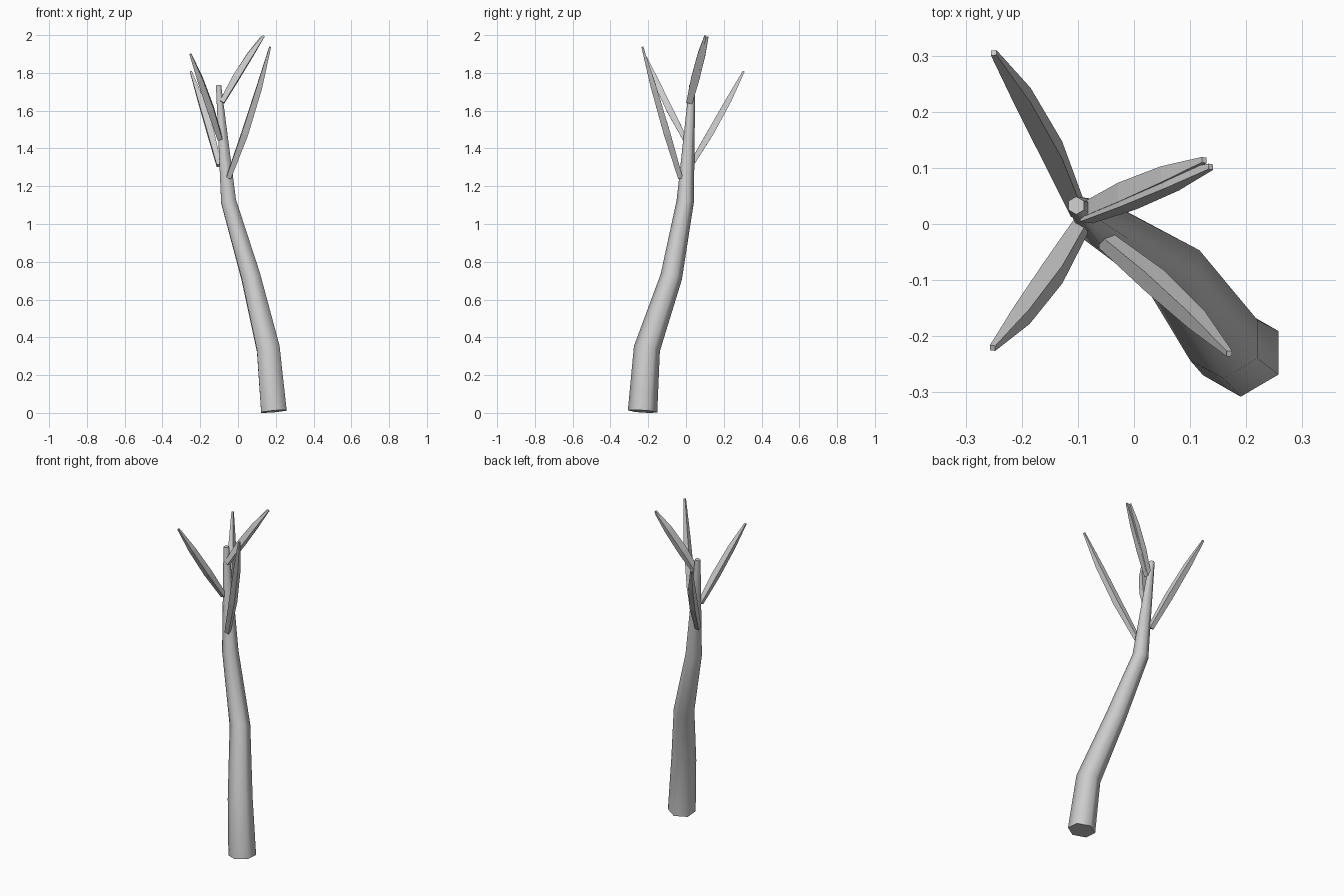
import bpy, bmesh, math
from mathutils import Vector

cube = bpy.data.objects.get("Cube")
if cube:
    bpy.data.objects.remove(cube, do_unlink=True)

bark = bpy.data.materials.new("grey_bark")
bark.use_nodes = True
colour = (0.6, 0.6, 0.6, 1)
bark.diffuse_color = colour
bark.node_tree.nodes["Principled BSDF"].inputs["Base Color"].default_value = colour


def tube(name, path, radii, sides, turn=0.0, smooth=False):
    """Capped tube whose rings stand square to the path."""
    pts = [Vector(p) for p in path]
    bm = bmesh.new()
    rings = []
    for i, (p, r) in enumerate(zip(pts, radii)):
        before = (p - pts[i - 1]).normalized() if i else Vector()
        after = (pts[i + 1] - p).normalized() if i + 1 < len(pts) else Vector()
        t = (before + after).normalized()
        u = (Vector((1, 0, 0)) - t * t.x).normalized()
        v = t.cross(u)
        angles = [turn + math.tau * k / sides for k in range(sides)]
        rings.append([bm.verts.new(p + r * (u * math.cos(a) + v * math.sin(a))) for a in angles])
    for low, high in zip(rings, rings[1:]):
        for k in range(sides):
            n = (k + 1) % sides
            bm.faces.new((low[k], low[n], high[n], high[k])).smooth = smooth
    bm.faces.new(rings[0][::-1])
    bm.faces.new(rings[-1])
    mesh = bpy.data.meshes.new(name)
    bm.to_mesh(mesh)
    bm.free()
    mesh.materials.append(bark)
    obj = bpy.data.objects.new(name, mesh)
    bpy.context.collection.objects.link(obj)
    return obj


# Bent, tapering trunk
tube("trunk",
     [(0.19, -0.23, 0.008), (0.16, -0.207, 0.34), (0.068, -0.078, 0.72),
      (-0.05, -0.004, 1.12), (-0.103, 0.033, 1.735)],
     [0.078, 0.07, 0.058, 0.046, 0.016], 6, math.pi / 6, True)


def branch(name, base, tip, bow):
    """Slim four-sided branch, thickest in the middle and slightly bowed."""
    base, tip, bow = Vector(base), Vector(tip), Vector(bow)
    steps = (0, 0.35, 0.7, 1)
    path = [base.lerp(tip, s) + bow * math.sin(math.pi * s) for s in steps]
    tube(name, path, [0.018, 0.025, 0.021, 0.007], 4, math.pi / 4)


branch("front_left_branch", (-0.05, -0.03, 1.245), (0.17, -0.231, 1.937), (0.01, 0.0, -0.01))
branch("back_right_branch", (-0.1, 0.025, 1.31), (-0.25, 0.305, 1.808), (0.008, 0.008, 0))
branch("front_right_branch", (-0.095, -0.005, 1.45), (-0.252, -0.221, 1.9), (0.006, -0.008, 0))
branch("upper_left_branch", (-0.085, 0.015, 1.645), (0.137, 0.102, 1.996), (-0.004, 0, 0.008))
branch("upper_left_twin_branch", (-0.085, 0.022, 1.645), (0.125, 0.114, 1.99), (-0.002, 0, 0.005))
